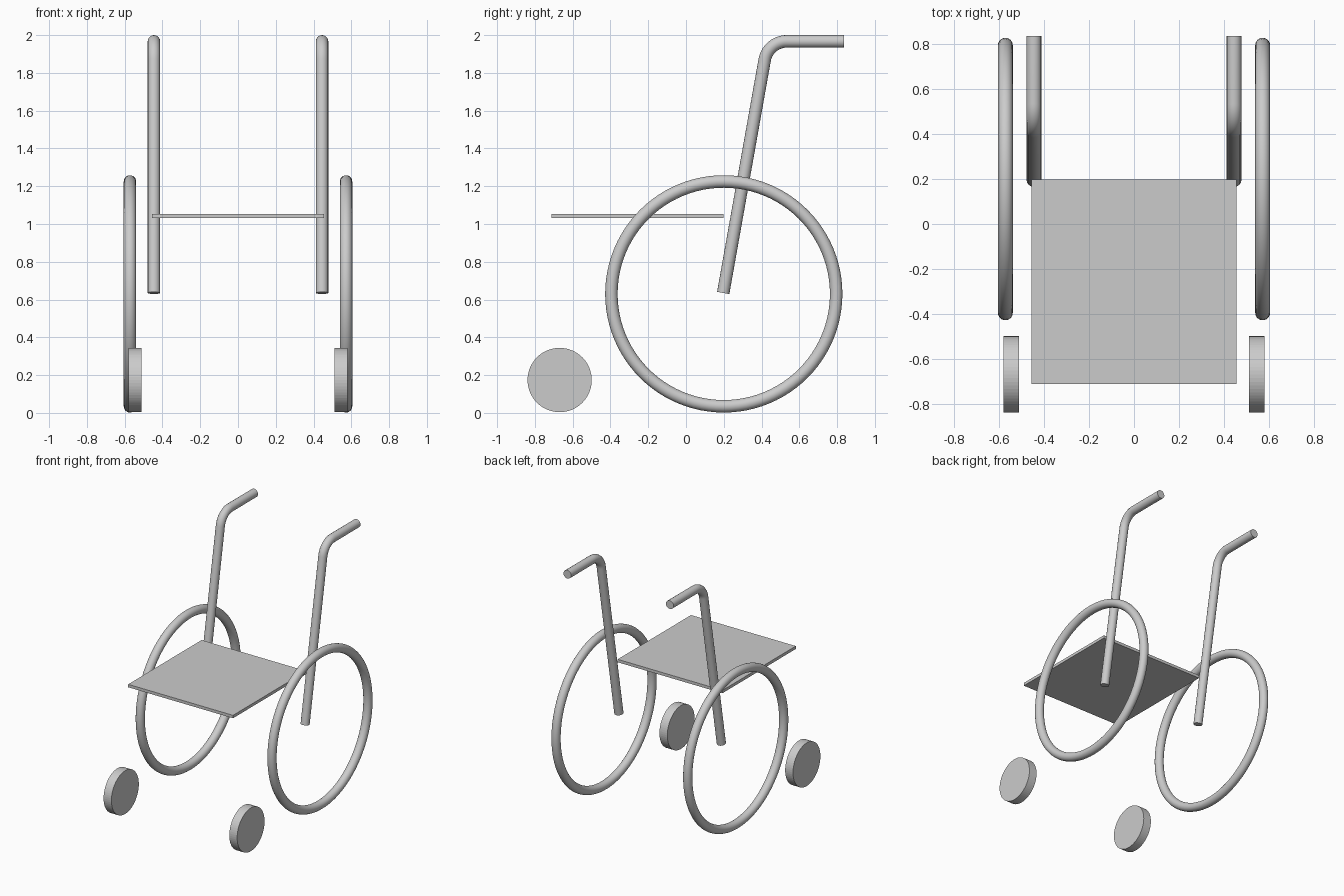
import bpy, bmesh
from math import radians, pi, sin, cos, tan, atan2
from mathutils import Vector

if "Cube" in bpy.data.objects:
    bpy.data.objects.remove(bpy.data.objects["Cube"])


def smooth(obj, angle=35):
    bpy.ops.object.select_all(action='DESELECT')
    obj.select_set(True)
    bpy.context.view_layer.objects.active = obj
    bpy.ops.object.shade_smooth_by_angle(angle=radians(angle))


def tube(name, points, radius):
    """Round capped tube along a path, converted to a welded mesh."""
    curve = bpy.data.curves.new(name, 'CURVE')
    curve.dimensions = '3D'
    curve.bevel_depth = radius
    curve.bevel_resolution = 6
    curve.use_fill_caps = True
    spline = curve.splines.new('POLY')
    spline.points.add(len(points) - 1)
    for p, co in zip(spline.points, points):
        p.co = (*co, 1)
    obj = bpy.data.objects.new(name, curve)
    bpy.context.collection.objects.link(obj)
    bpy.ops.object.select_all(action='DESELECT')
    obj.select_set(True)
    bpy.context.view_layer.objects.active = obj
    bpy.ops.object.convert(target='MESH')
    obj = bpy.context.object
    bm = bmesh.new()
    bm.from_mesh(obj.data)
    bmesh.ops.remove_doubles(bm, verts=bm.verts, dist=1e-4)
    bmesh.ops.recalc_face_normals(bm, faces=bm.faces)
    bm.to_mesh(obj.data)
    bm.free()
    smooth(obj)
    return obj


def handle_path(x):
    """Leaning back post, rounded bend, then a level push grip."""
    start, corner, end = Vector((0.197, 0.635)), Vector((0.434, 1.967)), Vector((0.837, 1.967))
    lean = atan2(corner.y - start.y, corner.x - start.x)
    cut = 0.1                                  # corner to bend start
    r = cut / tan(lean / 2)
    centre = Vector((corner.x + cut, corner.y - r))
    arc = []
    for i in range(15):
        a = pi / 2 + lean * (1 - i / 14)
        arc.append(centre + r * Vector((cos(a), sin(a))))
    return [(x, p.x, p.y) for p in [start, *arc, end]]


for side, label in ((-1, "left"), (1, "right")):
    # Large rear wheel ring
    bpy.ops.mesh.primitive_torus_add(
        major_radius=0.595, minor_radius=0.033, major_segments=96, minor_segments=24,
        location=(side * 0.572, 0.2, 0.63), rotation=(0, pi / 2, 0))
    wheel = bpy.context.object
    wheel.name = f"rear_wheel_{label}"
    smooth(wheel)

    # Small solid front wheel
    bpy.ops.mesh.primitive_cylinder_add(
        vertices=64, radius=0.17, depth=0.068,
        location=(side * 0.546, -0.669, 0.174), rotation=(0, pi / 2, 0))
    bpy.context.object.name = f"front_wheel_{label}"

    # Back post with push handle
    tube(f"push_handle_{label}", handle_path(side * 0.445), 0.033)

# Seat panel
bpy.ops.mesh.primitive_cube_add(size=1, location=(0, -0.257, 1.042))
seat = bpy.context.object
seat.name = "seat"
seat.scale = (0.91, 0.91, 0.023)
